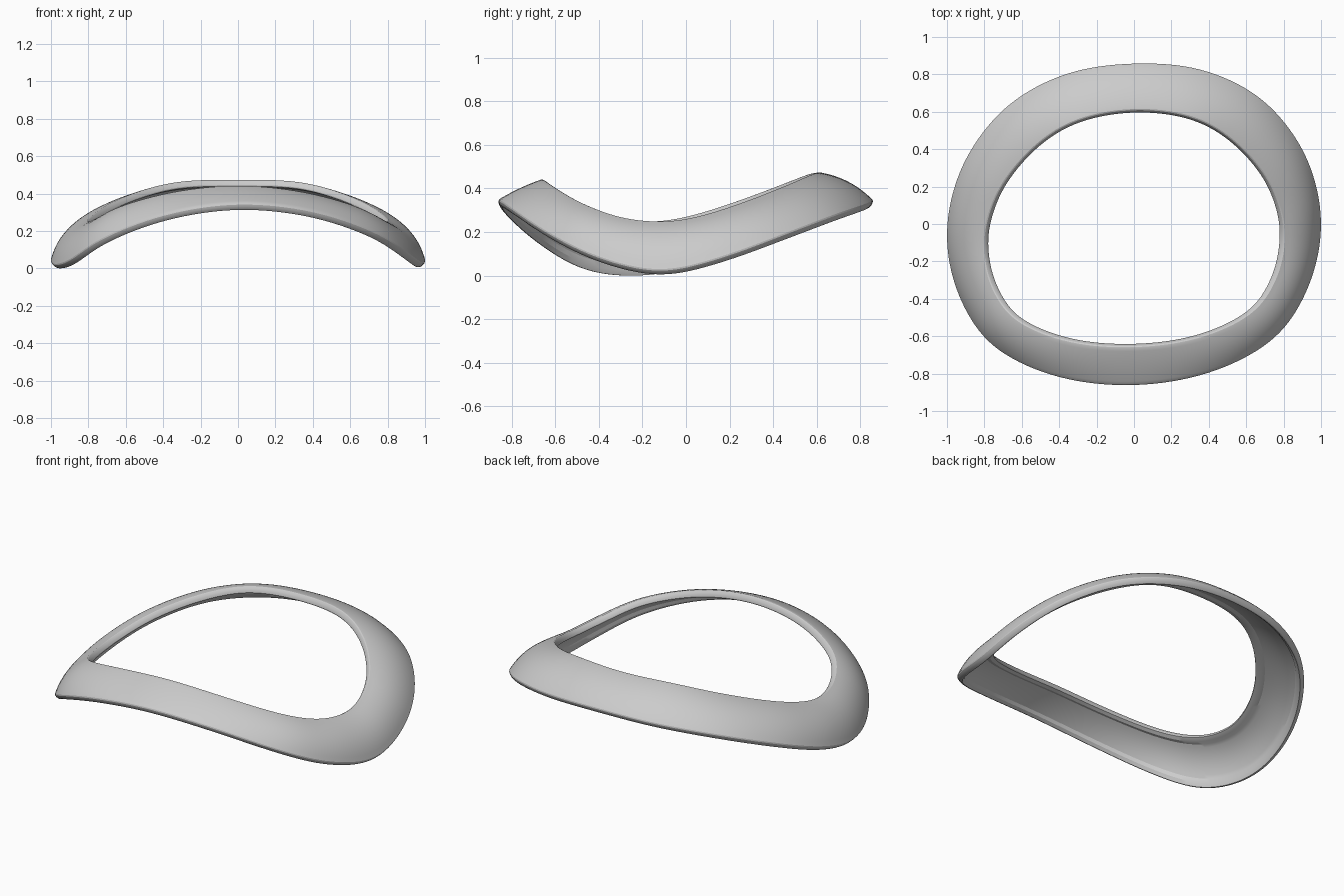
import bpy
import math
from mathutils import Vector

cube = bpy.data.objects.get("Cube")
if cube:
    bpy.data.objects.remove(cube, do_unlink=True)

LIP_THICK, SHELL_THICK, ROUND = 0.042, 0.032, 0.013
STEPS, ACROSS = 8, 14

# Half ring, back to front: outer lower edge, inner upper edge, crown height
STATIONS = [
    ((0, .862, .345), (0, .612, .475), .024),
    ((.355, .822, .327), (.30, .567, .468), .026),
    ((.67, .665, .277), (.52, .44, .415), .03),
    ((.885, .41, .182), (.70, .24, .338), .035),
    ((.988, .13, .08), (.785, .04, .275), .04),
    ((.995, -.15, .018), (.80, -.13, .25), .04),
    ((.905, -.43, .06), (.755, -.32, .268), .035),
    ((.73, -.655, .178), (.625, -.50, .335), .025),
    ((.40, -.812, .30), (.34, -.622, .413), .012),
    ((0, -.866, .352), (0, -.658, .447), .006),
]


def skew(p):
    """Slight lopsidedness between the two sides."""
    x, y, z = p
    return (x, y + .03 * x, z)


def tilt(p):
    """The outer edge dips a little on one front corner."""
    x, y, z = skew(p)
    return (x, y, z + (.025 * x if p[1] < -.3 else 0))


def flip(p):
    return (-p[0], p[1], p[2])


def smooth_loop(points):
    """Closed spline through the points, lightly relaxed."""
    pts, n, out = [Vector(p) for p in points], len(points), []
    for i in range(n):
        a, b, c, d = (pts[(i + k) % n] for k in (-1, 0, 1, 2))
        for s in range(STEPS):
            t = s / STEPS
            out.append(b + (c - a) * t / 2 + (a * 2 - b * 5 + c * 4 - d) * t**2 / 2
                       + (b * 3 - a - c * 3 + d) * t**3 / 2)
    n = len(out)
    for _ in range(8):
        out = [(out[i - 1] + out[i] * 2 + out[(i + 1) % n]) / 4 for i in range(n)]
    return out


# Mirror the half ring into a full loop
full = STATIONS + [(flip(o), flip(i), b) for o, i, b in STATIONS[-2:0:-1]]
outer = smooth_loop([tilt(s[0]) for s in full])
inner = smooth_loop([skew(s[1]) for s in full])
crown = smooth_loop([(s[2], 0, 0) for s in full])
count = len(outer)

# Rounded lip: depth through the shell, outward swell
LIP = [(.07, .55), (.2, .9), (.4, 1), (.65, 1), (.88, .8), (1, .45)]


def section(i):
    o, q, b = outer[i], inner[i], crown[i].x
    chord = q - o
    along = outer[(i + 1) % count] - outer[i - 1] + inner[(i + 1) % count] - inner[i - 1]
    normal = chord.cross(along).normalized()
    if normal.z < 0:
        normal.negate()
    unit = chord.normalized()
    ts = [.045 + .91 * k / ACROSS for k in range(ACROSS + 1)]
    face = [o + chord * t + normal * b * 4 * t * (1 - t) for t in ts]
    pts = list(face)
    pts += [face[-1] + unit * ROUND * w - normal * LIP_THICK * d for d, w in LIP]
    # Flat lip, then the recessed underside between the two lips
    pts.append(face[-2] - normal * LIP_THICK)
    pts += [p - normal * SHELL_THICK for p in reversed(face[2:-2])]
    pts.append(face[1] - normal * LIP_THICK)
    pts += [face[0] - unit * ROUND * w - normal * LIP_THICK * d for d, w in reversed(LIP)]
    return pts


# Sweep the section round the loop and rest it on the ground
rings = [section(i) for i in range(count)]
m = len(rings[0])
verts = [p for ring in rings for p in ring]
low = min(p.z for p in verts)
for p in verts:
    p.z -= low
faces = [(i * m + j, i * m + (j + 1) % m,
          (i + 1) % count * m + (j + 1) % m, (i + 1) % count * m + j)
         for i in range(count) for j in range(m)]

mesh = bpy.data.meshes.new("curved_rim_band")
mesh.from_pydata(verts, [], faces)
band = bpy.data.objects.new("curved_rim_band", mesh)
bpy.context.collection.objects.link(band)

# Plain grey finish
grey = bpy.data.materials.new("plain_grey")
grey.use_nodes = True
colour = (.6, .6, .6, 1)
grey.diffuse_color = colour
grey.node_tree.nodes["Principled BSDF"].inputs["Base Color"].default_value = colour
mesh.materials.append(grey)

# Outward normals and smooth shading
bpy.ops.object.select_all(action='DESELECT')
band.select_set(True)
bpy.context.view_layer.objects.active = band
bpy.ops.object.mode_set(mode='EDIT')
bpy.ops.mesh.select_all(action='SELECT')
bpy.ops.mesh.normals_make_consistent(inside=False)
bpy.ops.object.mode_set(mode='OBJECT')
bpy.ops.object.shade_smooth_by_angle(angle=math.radians(25))
